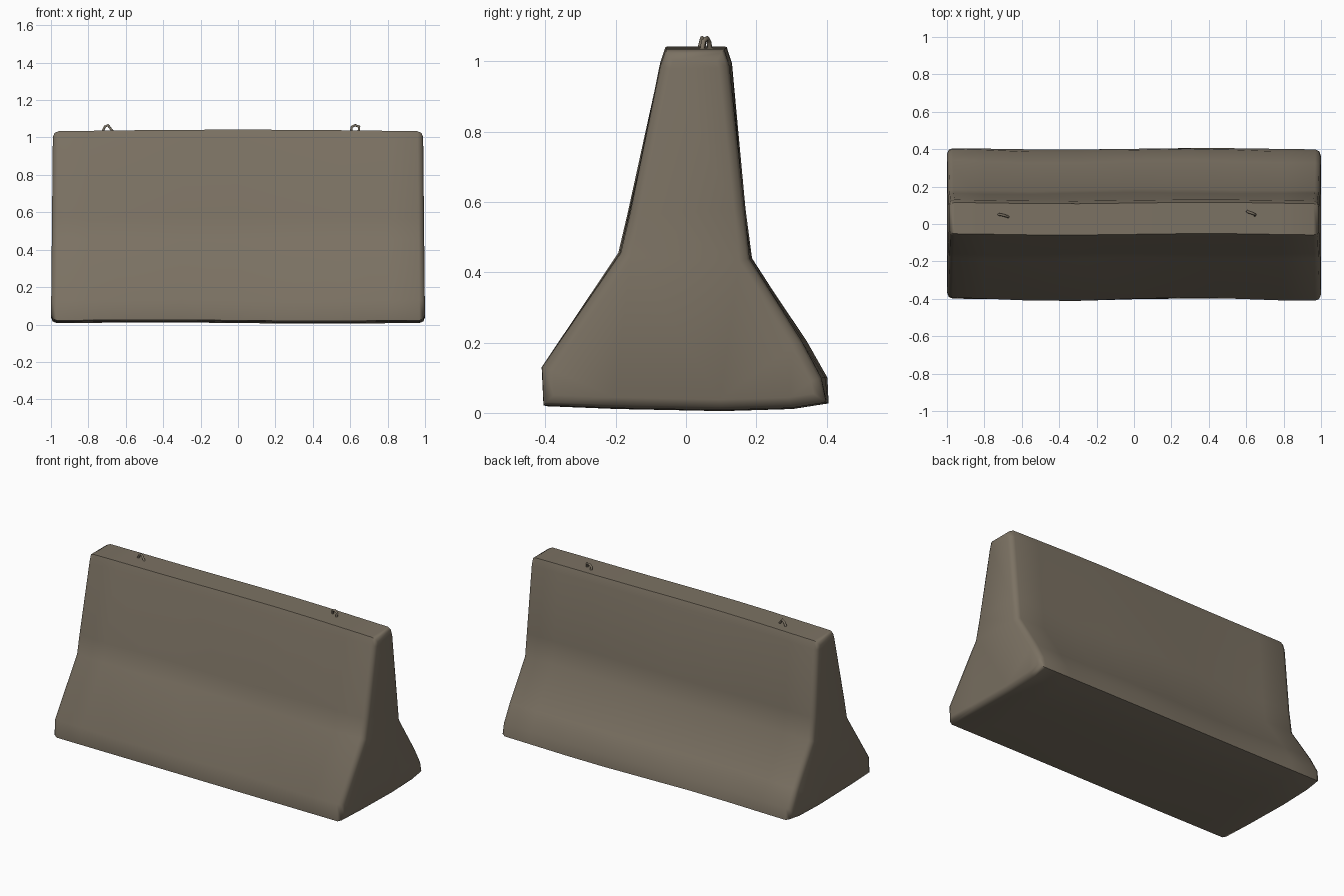
import bpy, bmesh, math
from mathutils import Vector

if "Cube" in bpy.data.objects:
    bpy.data.objects.remove(bpy.data.objects["Cube"])


def flat_material(name, rgb):
    m = bpy.data.materials.new(name)
    m.diffuse_color = (*rgb, 1)
    m.use_nodes = True
    m.node_tree.nodes["Principled BSDF"].inputs["Base Color"].default_value = m.diffuse_color
    return m


concrete = flat_material("weathered concrete", (0.20, 0.168, 0.125))

# Barrier cross-section (y, z), counter-clockwise seen from +x
PROFILE = [(-0.402, 0.022), (-0.2, 0.014), (0.1, 0.008), (0.3, 0.014), (0.402, 0.03),
           (0.393, 0.10), (0.335, 0.205), (0.182, 0.44), (0.165, 0.58), (0.127, 0.99),
           (0.112, 1.036), (-0.055, 1.036), (-0.07, 0.99), (-0.16, 0.57),
           (-0.185, 0.455), (-0.402, 0.13)]
STATIONS = [-1.0, -0.8, -0.55, -0.3, 0.0, 0.3, 0.55, 0.8, 1.0]


def worn(x, y, z):
    """Slight sag and waviness of the worn concrete."""
    if z > 0.9:
        z += 0.009 * math.cos(x * math.pi / 2) - 0.003
    elif z < 0.05:
        z -= 0.006 * math.sin(x * 2.6) * (1 - abs(x))
    else:
        y += 0.006 * math.sin(x * 5 + z * 4)
    y += 0.004 * math.sin(x * 4.2)
    return Vector((x * (1 - 0.010 * z), y, z))


# Barrier body: loft the section along x, cap it, round the ends and long edges
bm = bmesh.new()
rings = [[bm.verts.new(worn(x, y, z)) for y, z in PROFILE] for x in STATIONS]
n = len(PROFILE)
for a, b in zip(rings, rings[1:]):
    for i in range(n):
        j = (i + 1) % n
        bm.faces.new((a[i], a[j], b[j], b[i]))
caps = [bm.faces.new(rings[0]), bm.faces.new(rings[-1])]
bmesh.ops.recalc_face_normals(bm, faces=bm.faces)
rim = {e for f in caps for e in f.edges}
bmesh.ops.bevel(bm, geom=list(rim), offset=0.03, segments=2, profile=0.5,
                affect='EDGES', clamp_overlap=True)
bmesh.ops.triangulate(bm, faces=[f for f in bm.faces if len(f.verts) > 4])
mesh = bpy.data.meshes.new("barrier_body")
bm.to_mesh(mesh)
bm.free()
mesh.materials.append(concrete)
body = bpy.data.objects.new("barrier_body", mesh)
bpy.context.collection.objects.link(body)
bpy.context.view_layer.objects.active = body
body.select_set(True)
bpy.ops.object.shade_smooth_by_angle(angle=math.radians(50))


# Lifting loops: thin bent bars set into the top
def lifting_loop(name, points):
    c = bpy.data.curves.new(name, 'CURVE')
    c.dimensions = '3D'
    c.bevel_depth = 0.007
    c.bevel_resolution = 1
    c.use_fill_caps = True
    s = c.splines.new('POLY')
    s.points.add(len(points) - 1)
    for p, co in zip(s.points, points):
        p.co = (*co, 1)
    c.materials.append(concrete)
    bpy.context.collection.objects.link(bpy.data.objects.new(name, c))


lifting_loop("lifting_loop_left", [(-0.73, 0.052, 1.02), (-0.712, 0.05, 1.058),
                                   (-0.695, 0.046, 1.066), (-0.665, 0.036, 1.025)])
lifting_loop("lifting_loop_right", [(0.605, 0.07, 1.025), (0.607, 0.065, 1.056),
                                    (0.625, 0.06, 1.066), (0.648, 0.05, 1.058),
                                    (0.645, 0.045, 1.025)])
